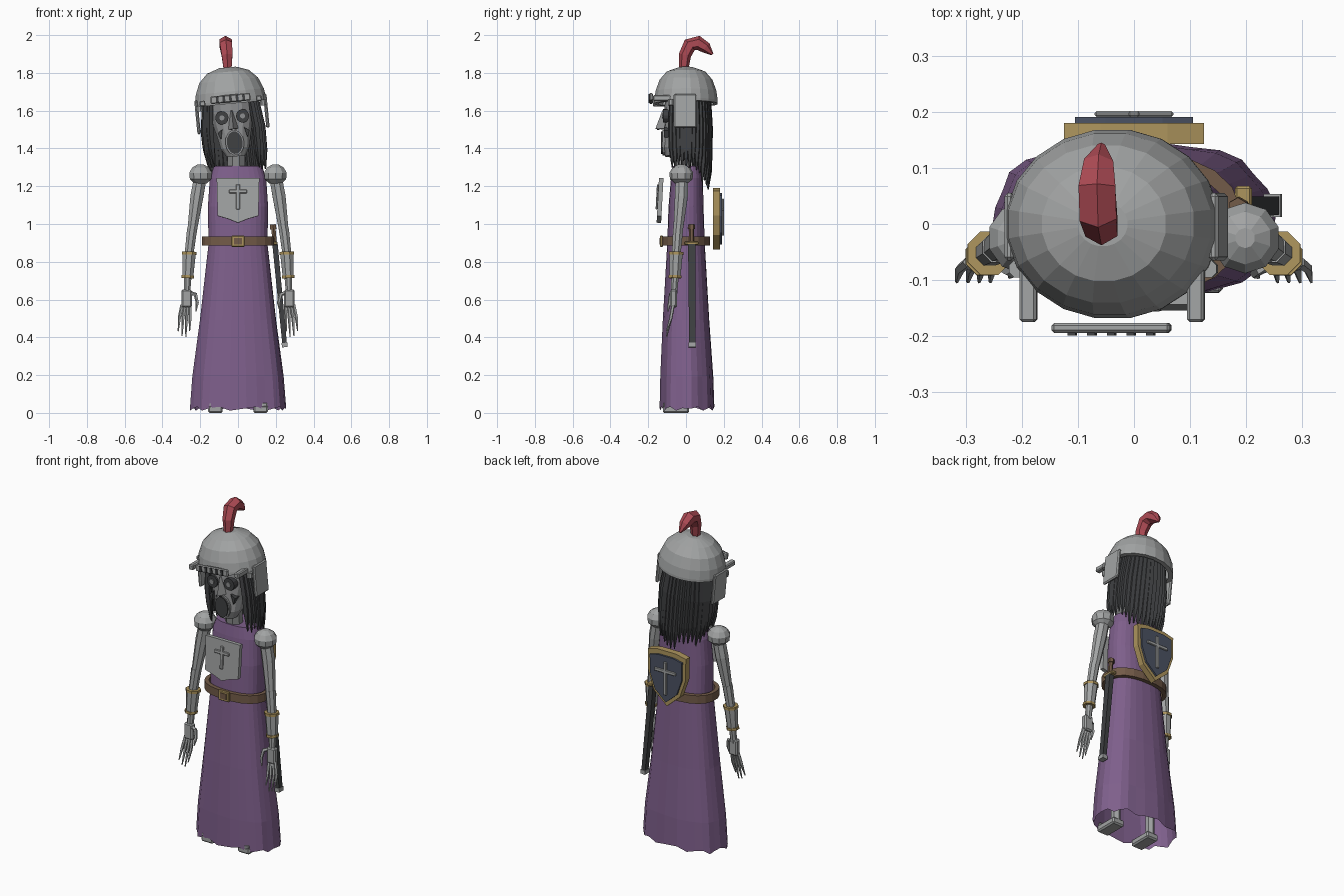
import bpy, bmesh, math, random
from math import sin, cos, pi
from mathutils import Matrix, Vector

old = bpy.data.objects.get("Cube")
if old:
    bpy.data.objects.remove(old)
random.seed(4)


def material(name, r, g, b):
    m = bpy.data.materials.new(name)
    m.use_nodes = True
    m.diffuse_color = (r, g, b, 1)
    m.node_tree.nodes["Principled BSDF"].inputs["Base Color"].default_value = (r, g, b, 1)
    return m


STEEL = material("steel", .36, .37, .37)
BONE = material("grey skin", .27, .275, .28)
CLOTH = material("purple cloth", .21, .115, .26)
DARK = material("black hair", .05, .052, .055)
RED = material("red plume", .42, .07, .09)
GOLD = material("gold trim", .42, .30, .11)
LEATHER = material("brown leather", .17, .105, .065)
BLUE = material("slate blue", .07, .085, .125)

# Head parts share a slight sideways tilt
PIVOT = Vector((-.01, 0, 1.36))
TILT = Matrix.Translation(PIVOT) @ Matrix.Rotation(math.radians(-5.5), 4, 'Y')
NONE = Matrix.Identity(4)


def finish(name, bm, mat, xf=NONE):
    bmesh.ops.recalc_face_normals(bm, faces=bm.faces)
    bm.transform(xf)
    me = bpy.data.meshes.new(name)
    bm.to_mesh(me)
    bm.free()
    me.materials.append(mat)
    ob = bpy.data.objects.new(name, me)
    bpy.context.collection.objects.link(ob)
    return ob


def loft(name, rings, mat, xf=NONE, bottom=True, top=True, loop=False):
    bm = bmesh.new()
    vs = [[bm.verts.new(p) for p in ring] for ring in rings]
    n = len(vs[0])
    for a, b in zip(vs, vs[1:] + (vs[:1] if loop else [])):
        for i in range(n):
            j = (i + 1) % n
            bm.faces.new((a[i], a[j], b[j], b[i]))
    if bottom and not loop:
        bm.faces.new(vs[0])
    if top and not loop:
        bm.faces.new(vs[-1])
    return finish(name, bm, mat, xf)


def oval(z, rx, ry, cx=0, cy=0, n=16, power=1.0):
    pts = []
    for i in range(n):
        a = 2 * pi * (i + .5) / n
        c, s = cos(a), sin(a)
        pts.append((cx + rx * math.copysign(abs(c) ** power, c),
                    cy + ry * math.copysign(abs(s) ** power, s), z))
    return pts


def tube(name, pts, radii, mat, n=6, xf=NONE, flat=1.0):
    pts = [Vector(p) for p in pts]
    rings = []
    for i, (p, r) in enumerate(zip(pts, radii)):
        d = (pts[min(i + 1, len(pts) - 1)] - pts[max(i - 1, 0)]).normalized()
        u = d.cross(Vector((1, 0, 0))).normalized()
        w = u.cross(d)
        rings.append([p + r * (cos(2 * pi * (k + .5) / n) * w * flat + sin(2 * pi * (k + .5) / n) * u)
                      for k in range(n)])
    return loft(name, rings, mat, xf)


def box(name, c, size, mat, xf=NONE, bevel=0):
    bm = bmesh.new()
    bmesh.ops.create_cube(bm, size=1, matrix=Matrix.Translation(c) @ Matrix.Diagonal((*size, 1)))
    if bevel:
        bmesh.ops.bevel(bm, geom=bm.edges[:], offset=bevel, segments=1, affect='EDGES')
    return finish(name, bm, mat, xf)


def plate(name, outline, y0, y1, mat, xf=NONE):
    return loft(name, [[(x, y, z) for x, z in outline] for y in (y0, y1)], mat, xf)


def disc(name, x, z, rx, rz, y0, y1, mat, xf=NONE, n=12):
    pts = [(x + rx * cos(2 * pi * i / n), z + rz * sin(2 * pi * i / n)) for i in range(n)]
    return plate(name, pts, y0, y1, mat, xf)


# Long robe with soft folds and an uneven hem
robe = []
for z, rx, ry, cy in [(.03, .25, .142, .005), (.2, .238, .138, .004), (.5, .2, .122, 0), (.9, .157, .1, 0),
                      (1.1, .16, .093, 0), (1.25, .15, .085, .005), (1.315, .128, .075, .005)]:
    fold = max(0, .9 - z) * .03
    ring = []
    for i, (x, y, h) in enumerate(oval(z, rx, ry, 0, cy, 28, .8)):
        k = 1 + fold * cos(i * pi * 2 / 3.5)
        ring.append((x * k, y * k, h + (.012 * sin(i * 2.1) if z < .1 else 0)))
    robe.append(ring)
loft("robe", robe, CLOTH, bottom=False)

# Belt with buckle
loft("belt", [oval(z, rx, ry, n=20, power=.85) for z, rx, ry in
              [(.892, .17, .105), (.892, .193, .128), (.94, .193, .128), (.94, .17, .105)]], LEATHER, loop=True)
box("buckle", (0, -.13, .916), (.07, .016, .06), GOLD, bevel=.004)
box("buckle_centre", (0, -.138, .916), (.042, .006, .034), LEATHER)

# Chest plate and back shield, each with a cross
chest = Matrix.Translation((0, -.137, 1.14)) @ Matrix.Rotation(math.radians(-3), 4, 'X')
plate("chest_plate", [(-.113, .11), (.113, .11), (.108, -.09), (.05, -.107), (0, -.127), (-.05, -.107), (-.108, -.09)],
      -.012, .012, STEEL, chest)
shape = [(-.125, .15), (-.06, .165), (.06, .165), (.125, .15), (.122, .02), (.085, -.085), (0, -.16),
         (-.085, -.085), (-.122, .02)]
back = Matrix.Translation((0, .165, 1.033))
plate("shield_rim", shape, -.022, .015, GOLD, back)
plate("shield_face", [(x * .84, z * .84) for x, z in shape], .01, .026, BLUE, back)
for name, xf, y, w in [("chest_cross", chest, -.016, .095), ("shield_cross", back, .031, .14)]:
    box(name + "_upright", (0, y, .01), (.02, .01, w * 1.4), STEEL, xf, .003)
    box(name + "_bar", (0, y, .01 + w * .3), (w, .01, .02), STEEL, xf, .003)

# Head and neck
loft("neck", [oval(1.29, .05, .045, -.01, -.02, 8), oval(1.42, .05, .045, -.01, -.03, 8)], BONE)
loft("head", [oval(z, rx, ry, 0, cy, 14, .85) for z, rx, ry, cy in
              [(.005, .05, .035, -.075), (.05, .078, .07, -.055), (.11, .09, .085, -.035), (.18, .108, .1, -.015),
               (.24, .115, .105, -.01), (.32, .115, .11, 0)]], BONE, TILT)
disc("mouth", 0, .078, .042, .06, -.132, -.08, DARK, TILT, 14)
disc("lip", 0, .078, .05, .068, -.125, -.08, BONE, TILT, 14)
loft("nose", [[(-.026, -.115, .15), (0, -.162, .152), (.026, -.115, .15)],
              [(-.01, -.1, .25), (0, -.125, .25), (.01, -.1, .25)]], BONE, TILT)
for s, side in ((1, "left"), (-1, "right")):
    disc(side + "_eye_socket", s * .055, .215, .035, .036, -.121, -.08, DARK, TILT)
    disc(side + "_eye", s * .055, .215, .014, .014, -.126, -.115, BONE, TILT, 8)
    plate(side + "_cheek_hollow", [(s * .058, .155), (s * .085, .135), (s * .07, .1)], -.116, -.07, DARK, TILT)
    box(side + "_nostril", (s * .011, -.146, .149), (.01, .014, .006), DARK, TILT)

# Helmet with brim, visor and cheek guards
loft("helmet", [oval(z, rx, ry, 0, 0, 20) for z, rx, ry in
                [(.285, .165, .145), (.285, .192, .17), (.3, .192, .17), (.35, .183, .163), (.41, .158, .142),
                 (.455, .112, .103), (.478, .045, .04)]], STEEL, TILT, bottom=False)
box("visor", (0, -.185, .313), (.212, .018, .04), STEEL, TILT, .005)
for i in range(5):
    box("visor_slot", (-.07 + i * .035, -.194, .313), (.014, .01, .032), DARK, TILT)
for s, side in ((1, "left"), (-1, "right")):
    box(side + "_cheek_guard", (s * .183, -.005, .23), (.018, .12, .18), STEEL, TILT, .006)
    box(side + "_visor_arm", (s * .15, -.12, .3), (.03, .11, .03), STEEL, TILT, .005)
    tube(side + "_visor_hinge", [(s * .17, -.08, .26), (s * .17, -.08, .29)], [.017, .017], STEEL, 8, TILT)

# Curved plume
tube("plume", [(-.055, -.012, 1.825), (-.058, -.006, 1.9), (-.064, .02, 1.955), (-.066, .065, 1.966),
               (-.063, .105, 1.94), (-.058, .14, 1.905)], [.024, .033, .038, .038, .03, .007], RED, 6)

# Hair strands hanging around the sides and back
count = 28
for i in range(count):
    a = math.radians(-38 + 256 * i / (count - 1))
    c, s = cos(a), sin(a)
    low = -.05 - .1 * max(0, s) + random.uniform(-.03, .03)
    tube("hair_strand", [(.135 * c, .118 * s, .31), (.155 * c, .125 * s, .15), (.155 * c, .122 * s, low + .1),
                         (.15 * c, .118 * s, low)], [.016, .019, .017, .003], DARK, 5, TILT)

# Shoulders, arms, hands and feet
for s, side in ((1, "left"), (-1, "right")):
    loft(side + "_pauldron", [oval(1.27 + h, r, r, s * .198, -.025, 10) for h, r in
                              [(-.048, .035), (-.025, .06), (.008, .063), (.035, .047), (.052, .018)]], STEEL)

    def limb(part, pts, radii, mat, n=6):
        tube(side + "_" + part, [(s * x, y, z) for x, y, z in pts], radii, mat, n)

    limb("upper_arm", [(.2, -.022, 1.25), (.218, -.025, 1.15), (.243, -.042, .97)], [.036, .037, .027], STEEL, 8)
    limb("forearm", [(.243, -.042, .98), (.26, -.052, .84), (.27, -.063, .64)], [.029, .025, .018], STEEL, 8)
    limb("bracer", [(.258, -.052, .855), (.266, -.058, .725)], [.038, .031], STEEL, 8)
    limb("bracer_top_rim", [(.2575, -.052, .86), (.258, -.0525, .845)], [.042, .042], GOLD, 8)
    limb("bracer_bottom_rim", [(.266, -.058, .735), (.267, -.0585, .72)], [.036, .036], GOLD, 8)
    box(side + "_palm", (s * .272, -.066, .612), (.056, .036, .095), STEEL, bevel=.008)
    for i in range(4):
        x = .253 + i * .014
        drop = (.03, 0, .005, .03)[i]
        limb("finger", [(x, -.068, .58), (x + i * .005, -.08, .51), (x + .003 + i * .006, -.103, .41 + drop)],
             [.01, .009, .003], STEEL, 5)
    limb("thumb", [(.25, -.07, .64), (.225, -.08, .635), (.215, -.088, .59), (.222, -.095, .545)],
         [.012, .011, .009, .003], STEEL, 5)
    box(side + "_foot", (s * .12, -.053, .027), (.078, .14, .04), STEEL, bevel=.008)
    limb("ankle", [(.12, -.01, .03), (.12, -.005, .3)], [.026, .024], STEEL, 6)
    box(side + "_toe_cap", (s * .135, -.11, .05), (.04, .024, .02), STEEL, bevel=.004)

# Sheathed sword at the left hip
tube("scabbard", [(.196, .03, .9), (.247, .033, .37)], [.027, .023], DARK, 4, flat=.75)
tube("scabbard_tip", [(.246, .033, .378), (.248, .033, .355)], [.029, .029], STEEL, 4, flat=.75)
tube("sword_grip", [(.187, .03, .985), (.196, .03, .89)], [.013, .013], LEATHER, 6)
tube("sword_pommel", [(.185, .03, 1.005), (.187, .03, .98)], [.017, .019], LEATHER, 6)
box("sword_guard", (.195, .03, .905), (.03, .075, .018), GOLD, bevel=.004)

# Settle everything so the soles touch the ground
bpy.context.view_layer.update()
drop = min((o.matrix_world @ v.co).z for o in bpy.context.scene.objects if o.type == 'MESH' for v in o.data.vertices)
for o in bpy.context.scene.objects:
    if o.type == 'MESH':
        o.data.transform(Matrix.Translation((0, 0, -drop)))
